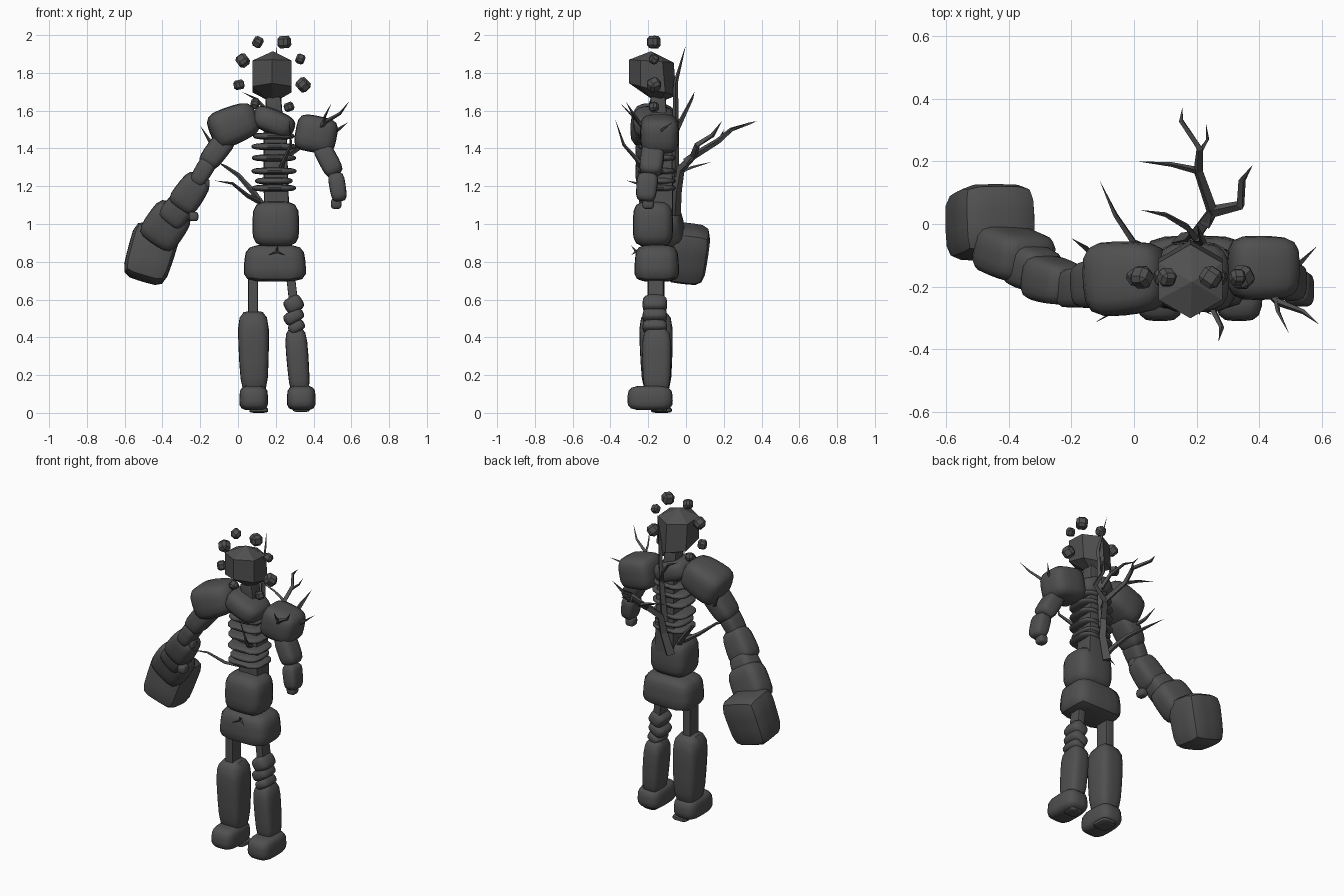
import bpy, bmesh, math
from mathutils import Vector, Matrix

stone = bpy.data.materials.new("dark_grey_stone")
stone.diffuse_color = (0.08, 0.08, 0.08, 1)


def finish(name, bm, smooth=40):
    bmesh.ops.recalc_face_normals(bm, faces=bm.faces)
    me = bpy.data.meshes.new(name)
    bm.to_mesh(me)
    bm.free()
    me.materials.append(stone)
    ob = bpy.data.objects.new(name, me)
    bpy.context.collection.objects.link(ob)
    if smooth:
        bpy.ops.object.select_all(action='DESELECT')
        bpy.context.view_layer.objects.active = ob
        ob.select_set(True)
        bpy.ops.object.shade_smooth_by_angle(angle=math.radians(smooth))
    return ob


def frame(p0, p1):
    """Matrix at p0 with z along p0-p1 and x kept in the front plane."""
    z = (p1 - p0).normalized()
    x = Vector((0, 1, 0)).cross(z).normalized()
    y = z.cross(x)
    return Matrix.Translation(p0) @ Matrix((x, y, z)).transposed().to_4x4()


def rock(name, p0, p1, w, d, start=1.0, end=1.0, power=4):
    """Pillow-shaped boulder from p0 to p1, tapered at either end; high power is boxier."""
    p0, p1 = Vector(p0), Vector(p1)
    bm = bmesh.new()
    bmesh.ops.create_cube(bm, size=1)
    bmesh.ops.subdivide_edges(bm, edges=bm.edges[:], cuts=4, use_grid_fill=True)
    length = (p1 - p0).length
    for v in bm.verts:
        c = v.co * 0.5 / sum(abs(a) ** power for a in v.co) ** (1 / power)
        t = c.z + 0.5
        k = start + (end - start) * t
        v.co = (c.x * w * k, c.y * d * k, t * length)
    bm.transform(frame(p0, p1))
    return finish(name, bm)


def twig(name, points, r):
    """Branch with four sides, thinning to a point."""
    pts = [Vector(p) for p in points]
    bm = bmesh.new()
    rings = []
    n = len(pts) - 1
    for i, p in enumerate(pts[:-1]):
        m = frame(p, p + (pts[i + 1] - pts[max(i - 1, 0)]))
        rr = r * (1 - 0.75 * i / n)
        rings.append([bm.verts.new(m @ Vector((rr * math.cos(a), rr * math.sin(a), 0)))
                      for a in (k * math.pi / 2 for k in range(4))])
    tip = bm.verts.new(pts[-1])
    bm.faces.new(rings[0])
    for a, b in zip(rings, rings[1:]):
        for k in range(4):
            bm.faces.new((a[k], a[k - 1], b[k - 1], b[k]))
    for k in range(4):
        bm.faces.new((rings[-1][k], rings[-1][k - 1], tip))
    finish(name, bm, 0)


# head: six-sided crystal, front corner forward
bm = bmesh.new()
hexes = []
for zf, zb, r, back in [(1.745, 1.68, 0.118, 0.014), (1.87, 1.855, 0.118, 0)]:
    ring = []
    for k in range(6):
        a = math.pi / 2 + k * math.pi / 3
        s = math.sin(a)
        ring.append(bm.verts.new((0.18 + r * math.cos(a), -0.183 + r * s + (back if s > 0 else 0),
                                  zf + (zb - zf) * (s + 1) / 2)))
    hexes.append(ring)
top = bm.verts.new((0.185, -0.185, 1.915))
bottom = bm.verts.new((0.185, -0.15, 1.64))
for k in range(6):
    bm.faces.new((hexes[0][k - 1], hexes[0][k], hexes[1][k], hexes[1][k - 1]))
    bm.faces.new((hexes[1][k - 1], hexes[1][k], top))
    bm.faces.new((hexes[0][k], hexes[0][k - 1], bottom))
finish("head", bm, 0)

# ring of floating stones around the head
for i, (x, z, r) in enumerate([(0.105, 1.963, 0.03), (0.245, 1.963, 0.037), (0.025, 1.865, 0.036),
                               (0.33, 1.873, 0.027), (0.005, 1.737, 0.029), (0.345, 1.737, 0.038),
                               (0.09, 1.635, 0.027), (0.27, 1.62, 0.027)]):
    bm = bmesh.new()
    bmesh.ops.create_cube(bm, size=r * 1.75)
    bmesh.ops.bevel(bm, geom=bm.edges[:], offset=r * 0.42, segments=1, affect='EDGES')
    bm.transform(Matrix.Translation((x, -0.17, z)) @ Matrix.Rotation(0.5 + i, 4, 'Y')
                 @ Matrix.Rotation(0.6, 4, 'X'))
    finish("floating_stone_%d" % (i + 1), bm, 0)

# spine, collar and ribs
rock("spine", (0.205, -0.13, 1.0), (0.195, -0.13, 1.58), 0.13, 0.12, 1.05, 0.92, 12)
rock("neck", (0.20, -0.14, 1.5), (0.185, -0.15, 1.68), 0.085, 0.085, power=8)
rock("collar", (0.08, -0.17, 1.585), (0.295, -0.17, 1.495), 0.13, 0.22, power=3.3)
for i, (z, w) in enumerate([(1.465, 0.22), (1.41, 0.24), (1.35, 0.235), (1.28, 0.24),
                            (1.228, 0.20), (1.19, 0.235)]):
    rock("rib_%d" % (i + 1), (0.19, -0.155, z - 0.019), (0.19, -0.155, z + 0.019),
         w, 0.20, power=3)

# torso blocks
rock("abdomen", (0.20, -0.175, 0.88), (0.20, -0.175, 1.12), 0.25, 0.215, 1.0, 0.98)
rock("pelvis", (0.195, -0.155, 0.695), (0.195, -0.155, 0.89), 0.335, 0.24, 1.02, 0.92, 4.5)

# legs
rock("left_thigh", (0.08, -0.16, 0.46), (0.08, -0.16, 0.78), 0.052, 0.09, power=12)
rock("left_shin", (0.087, -0.155, 0.09), (0.08, -0.16, 0.54), 0.165, 0.178, 0.86, 1.06)
rock("right_thigh", (0.272, -0.16, 0.78), (0.315, -0.16, 0.40), 0.047, 0.08, power=12)
rock("right_shin", (0.33, -0.155, 0.09), (0.303, -0.155, 0.45), 0.122, 0.16, 0.9, 1.0)
for i, (x, z, h, w) in enumerate([(0.295, 0.575, 0.075, 0.10), (0.295, 0.51, 0.06, 0.11),
                                  (0.31, 0.455, 0.05, 0.09)]):
    rock("knee_stone_%d" % (i + 1), (x + 0.3 * h, -0.165, z - h / 2),
         (x - 0.3 * h, -0.165, z + h / 2), w, 0.13, power=3.5)
for side, x in (("left", 0.083), ("right", 0.335)):
    rock(side + "_foot", (x, -0.19, 0.014), (x, -0.19, 0.144), 0.155, 0.245, 1.0, 0.95)
rock("left_heel", (0.11, -0.13, 0.0), (0.11, -0.13, 0.03), 0.10, 0.11)
rock("right_sole", (0.335, -0.14, 0.005), (0.335, -0.14, 0.035), 0.09, 0.08)

# heavy arm
rock("heavy_shoulder", (0.10, -0.165, 1.575), (-0.145, -0.18, 1.475), 0.205, 0.24, 0.9, 1.05, 3.6)
rock("heavy_upper_arm", (-0.05, -0.18, 1.47), (-0.175, -0.20, 1.305), 0.12, 0.155, 1.05, 0.95)
rock("heavy_elbow", (-0.145, -0.20, 1.345), (-0.23, -0.21, 1.205), 0.10, 0.135, 1.0, 0.85)
rock("heavy_forearm_upper", (-0.195, -0.20, 1.25), (-0.31, -0.165, 1.085), 0.165, 0.145, 0.9, 1.05)
rock("heavy_forearm_middle", (-0.275, -0.16, 1.13), (-0.37, -0.12, 1.01), 0.155, 0.14, 0.95, 1.05)
rock("heavy_forearm_lower", (-0.32, -0.12, 1.085), (-0.445, -0.07, 0.90), 0.225, 0.16, 0.97, 1.0)
rock("heavy_fist", (-0.42, 0.02, 0.985), (-0.505, -0.015, 0.70), 0.25, 0.23, 1.03, 0.95, 5)
for i, (x, z) in enumerate([(-0.175, 1.215), (-0.235, 1.04)]):
    rock("heavy_arm_knob_%d" % (i + 1), (x, -0.21, z - 0.025), (x, -0.21, z + 0.025), 0.05, 0.06)

# slim arm
rock("slim_shoulder", (0.305, -0.14, 1.495), (0.522, -0.14, 1.455), 0.20, 0.21, 1.0, 0.94)
rock("slim_upper_arm", (0.435, -0.17, 1.42), (0.52, -0.19, 1.26), 0.11, 0.13, 0.95, 0.95)
rock("slim_forearm", (0.515, -0.20, 1.27), (0.54, -0.215, 1.12), 0.09, 0.115, 1.0, 0.92)
rock("slim_hand", (0.52, -0.20, 1.08), (0.52, -0.20, 1.135), 0.055, 0.06)

# branches growing from the back
fork = (0.25, 0.04, 1.36)
twig("back_trunk", [(0.15, -0.06, 1.05), (0.19, -0.05, 1.18), (0.2, -0.03, 1.29), fork,
                    (0.34, 0.06, 1.42), (0.345, 0.14, 1.47), (0.38, 0.19, 1.545)], 0.032)
twig("back_branch", [(0.23, 0.0, 1.33), fork, (0.205, 0.17, 1.44), (0.21, 0.24, 1.5),
                     (0.15, 0.33, 1.53), (0.155, 0.375, 1.545)], 0.022)
twig("back_side_twig", [(0.205, 0.17, 1.435), (0.12, 0.19, 1.47), (0.01, 0.2, 1.5)], 0.012)
twig("back_small_twig", [(0.21, 0.23, 1.49), (0.235, 0.27, 1.51), (0.23, 0.32, 1.53)], 0.009)
twig("neck_branch", [(0.19, -0.06, 1.25), (0.21, -0.055, 1.5), (0.22, -0.055, 1.75),
                     (0.2, 0.0, 1.95)], 0.024)
twig("neck_twig", [(0.2, -0.05, 1.5), (0.17, -0.01, 1.58), (0.1, 0.03, 1.66), (0.02, 0.045, 1.70)], 0.015)

# branches at the waist, chest and hip
twig("waist_branch", [(0.15, -0.12, 1.07), (0.08, -0.1, 1.17), (0.0, -0.06, 1.26),
                      (-0.06, 0.03, 1.3), (-0.11, 0.14, 1.33)], 0.019)
twig("waist_twig", [(0.11, -0.13, 1.12), (0.05, -0.2, 1.15), (-0.03, -0.26, 1.215),
                    (-0.125, -0.315, 1.23)], 0.015)
twig("chest_branch", [(0.22, -0.15, 1.27), (0.24, -0.25, 1.33), (0.28, -0.33, 1.42), (0.27, -0.375, 1.555)], 0.016)
for i, (x, z) in enumerate([(0.16, 0.835), (0.21, 0.885), (0.25, 0.835)]):
    twig("hip_twig_%d" % (i + 1), [(0.2, -0.22, 0.86), (0.205, -0.265, 0.855), (x, -0.29, z)], 0.014)

# branches on the arms
twig("heavy_arm_twig", [(-0.09, -0.15, 1.38), (-0.15, -0.08, 1.44), (-0.2, -0.045, 1.52)], 0.015)
twig("slim_shoulder_branch", [(0.41, -0.2, 1.48), (0.46, -0.25, 1.54), (0.54, -0.28, 1.585), (0.59, -0.32, 1.65)], 0.016)
twig("slim_shoulder_twig", [(0.45, -0.22, 1.51), (0.46, -0.28, 1.57), (0.495, -0.35, 1.64)], 0.011)
twig("slim_side_twig", [(0.47, -0.15, 1.46), (0.53, -0.125, 1.5), (0.585, -0.07, 1.54)], 0.014)
